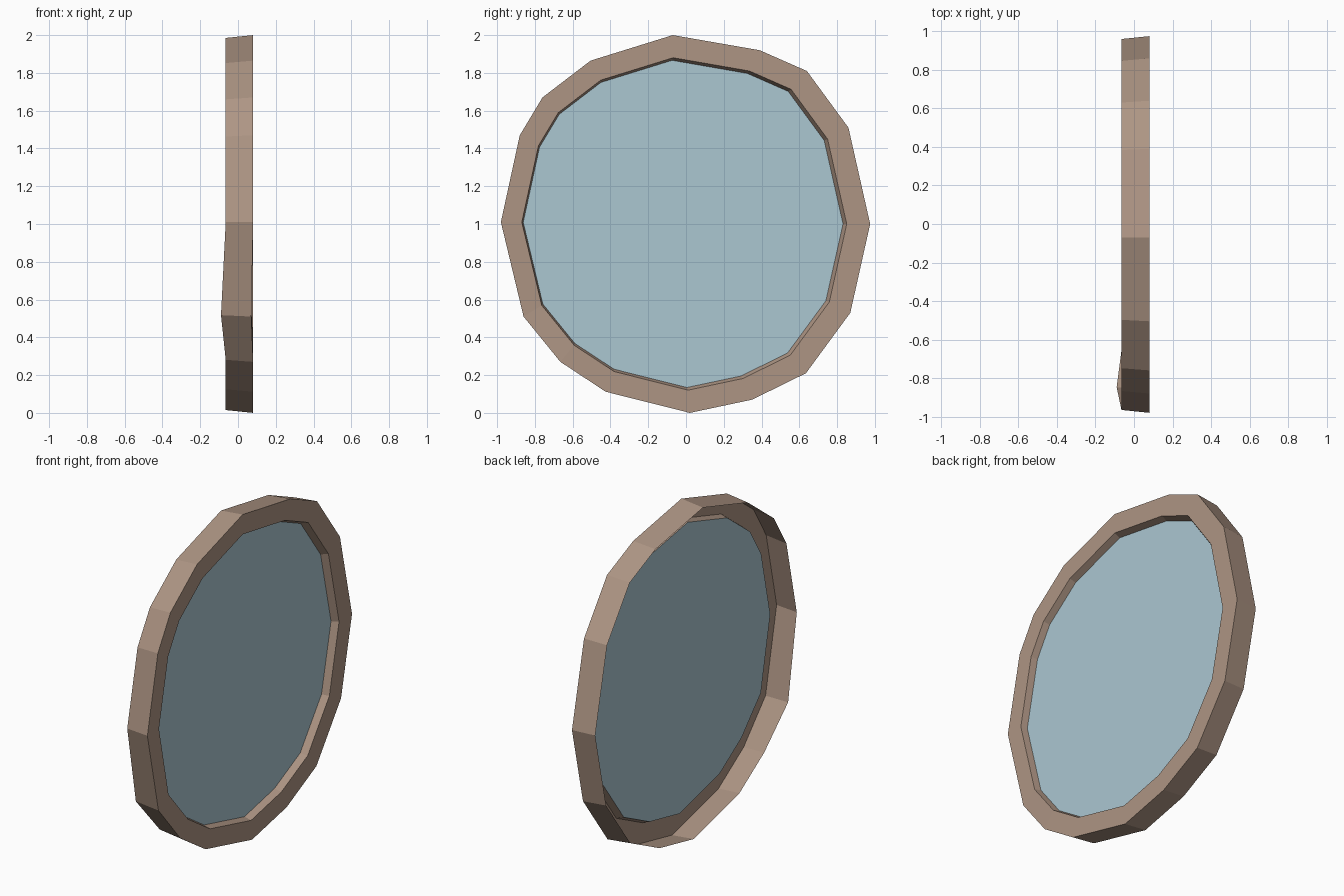
import bpy, bmesh

if "Cube" in bpy.data.objects:
    bpy.data.objects.remove(bpy.data.objects["Cube"])

# Hand-cut outline of the frame in the YZ plane (16 corners)
OUTLINE = [(-.07, 2.0), (.39, 1.92), (.64, 1.81), (.86, 1.51), (.975, 1.0),
           (.87, .53), (.635, .21), (.35, .07), (.02, 0), (-.425, .112),
           (-.665, .27), (-.86, .51), (-.98, 1.01), (-.88, 1.47),
           (-.76, 1.67), (-.505, 1.865)]
BENT = 11  # corner that is bent backwards


def material(name, rgb):
    m = bpy.data.materials.new(name)
    m.diffuse_color = (*rgb, 1)
    m.use_nodes = True
    m.node_tree.nodes["Principled BSDF"].inputs["Base Color"].default_value = m.diffuse_color
    return m


def loop(bm, x, scale, shift=0, bend=-.01):
    """One scaled copy of the outline at depth x."""
    return [bm.verts.new((x + (bend if i == BENT else 0),
                          y * scale + shift, 1.003 + (z - 1.003) * scale))
            for i, (y, z) in enumerate(OUTLINE)]


def finish(bm, name, mat):
    mesh = bpy.data.meshes.new(name)
    bm.to_mesh(mesh)
    bm.free()
    mesh.materials.append(mat)
    bpy.context.collection.objects.link(bpy.data.objects.new(name, mesh))


# Frame: outer wall, front ring and short inner lip, open at the back
bm = bmesh.new()
loops = [loop(bm, -.065, .985, bend=-.025), loop(bm, .08, 1),
         loop(bm, .08, .88, -.007), loop(bm, .04, .866, -.013)]
n = len(OUTLINE)
for a, b in zip(loops, loops[1:]):
    for i in range(n):
        j = (i + 1) % n
        bm.faces.new((a[i], b[i], b[j], a[j]))
finish(bm, "window_frame", material("dusty brown", (.42, .30, .23)))

# Glass pane closing the lip
bm = bmesh.new()
bm.faces.new(loop(bm, .04, .866, -.013)[::-1])
finish(bm, "glass_pane", material("pale blue glass", (.41, .57, .64)))
